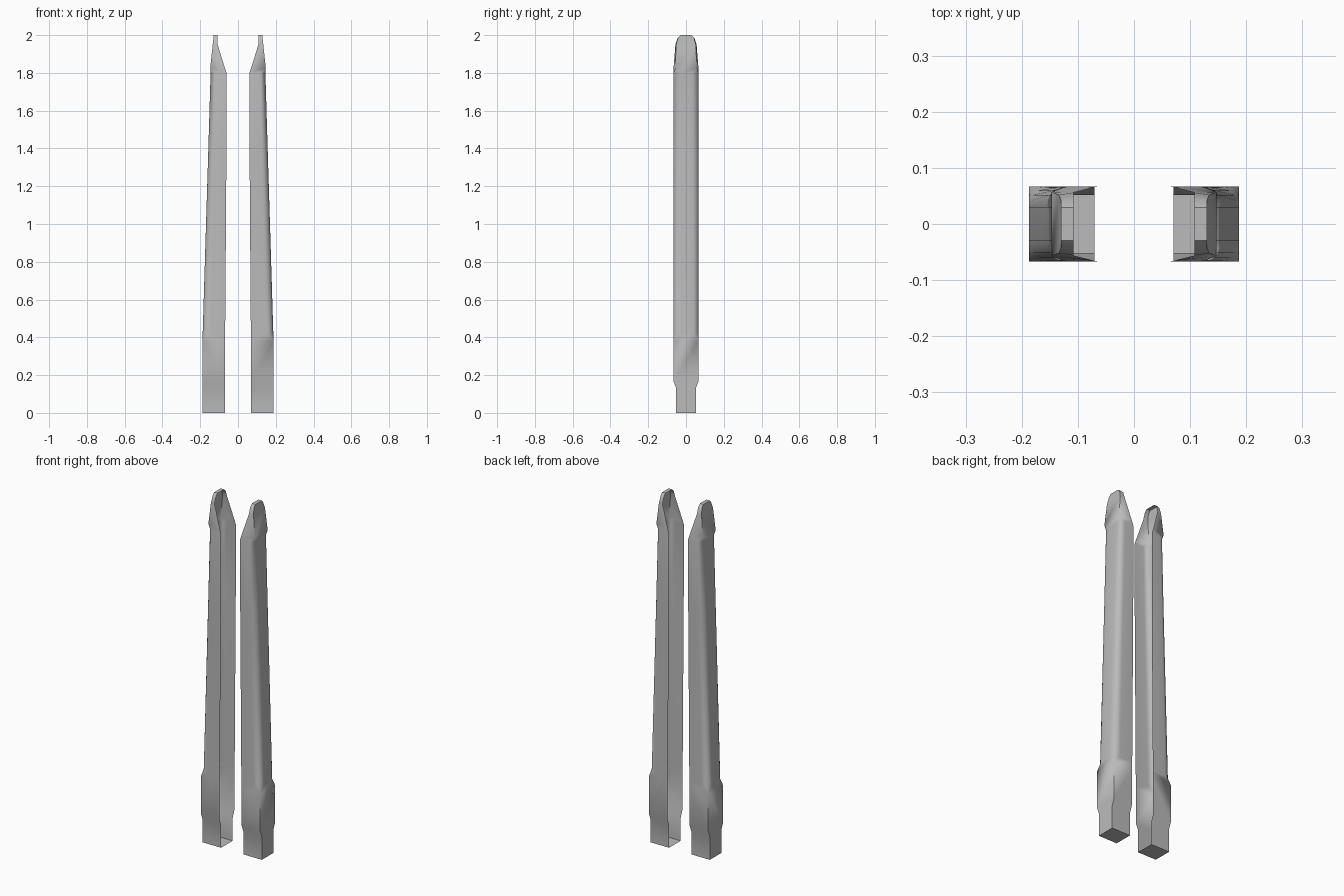
import bpy, bmesh, math

cube = bpy.data.objects.get("Cube")
if cube:
    bpy.data.objects.remove(cube, do_unlink=True)

grey = bpy.data.materials.new("plain grey")
grey.use_nodes = True
colour = (0.5, 0.5, 0.5, 1)
grey.diffuse_color = colour
grey.node_tree.nodes["Principled BSDF"].inputs["Base Color"].default_value = colour

SEGMENTS = 5

# Channel sections: height, inner x, outer x, inner half depth, outer half depth,
# corner rounding along x, corner rounding along y
SECTIONS = [
    (0.00, 0.070, 0.187, 0.052, 0.052, 0, 0),
    (0.13, 0.070, 0.187, 0.052, 0.052, 0, 0),
    (0.17, 0.070, 0.187, 0.067, 0.067, 0, 0),
    (0.38, 0.069, 0.187, 0.067, 0.067, 0, 0),
    (0.42, 0.068, 0.187, 0.067, 0.067, 0.040, 0.037),
    (1.40, 0.061, 0.157, 0.067, 0.067, 0.032, 0.037),
    (1.80, 0.061, 0.145, 0.067, 0.067, 0.028, 0.037),
    (1.825, 0.069, 0.147, 0.066, 0.057, 0, 0),
    (1.95, 0.108, 0.134, 0.056, 0.052, 0, 0),
    (1.985, 0.108, 0.130, 0.044, 0.042, 0, 0),
    (2.00, 0.108, 0.130, 0.029, 0.029, 0, 0),
]


def section(z, xi, xo, hi, ho, rx, ry):
    """U-shaped outline, open towards the centre, from front to back."""
    half = [(xi, hi)]
    for i in range(SEGMENTS + 1):
        a = math.pi / 2 * i / SEGMENTS
        half.append((xo - rx + rx * math.sin(a), ho - ry + ry * math.cos(a)))
    return [(x, -y, z) for x, y in half] + [(x, y, z) for x, y in reversed(half)]


def build_arm(name, side):
    bm = bmesh.new()
    rings = [[bm.verts.new((side * x, y, z)) for x, y, z in section(*s)]
             for s in SECTIONS]
    # Open channel walls
    for low, high in zip(rings, rings[1:]):
        for i in range(len(low) - 1):
            bm.faces.new((low[i], low[i + 1], high[i + 1], high[i]))
    # Floor and tip cap
    bm.faces.new(list(reversed(rings[0])))
    bm.faces.new(rings[-1])
    bmesh.ops.remove_doubles(bm, verts=bm.verts, dist=0.0002)
    if side < 0:
        bmesh.ops.reverse_faces(bm, faces=bm.faces)
    mesh = bpy.data.meshes.new(name)
    bm.to_mesh(mesh)
    bm.free()
    mesh.materials.append(grey)
    arm = bpy.data.objects.new(name, mesh)
    bpy.context.collection.objects.link(arm)
    bpy.ops.object.select_all(action="DESELECT")
    arm.select_set(True)
    bpy.context.view_layer.objects.active = arm
    bpy.ops.object.shade_smooth_by_angle(angle=math.radians(32))


build_arm("left_arm", 1)
build_arm("right_arm", -1)
